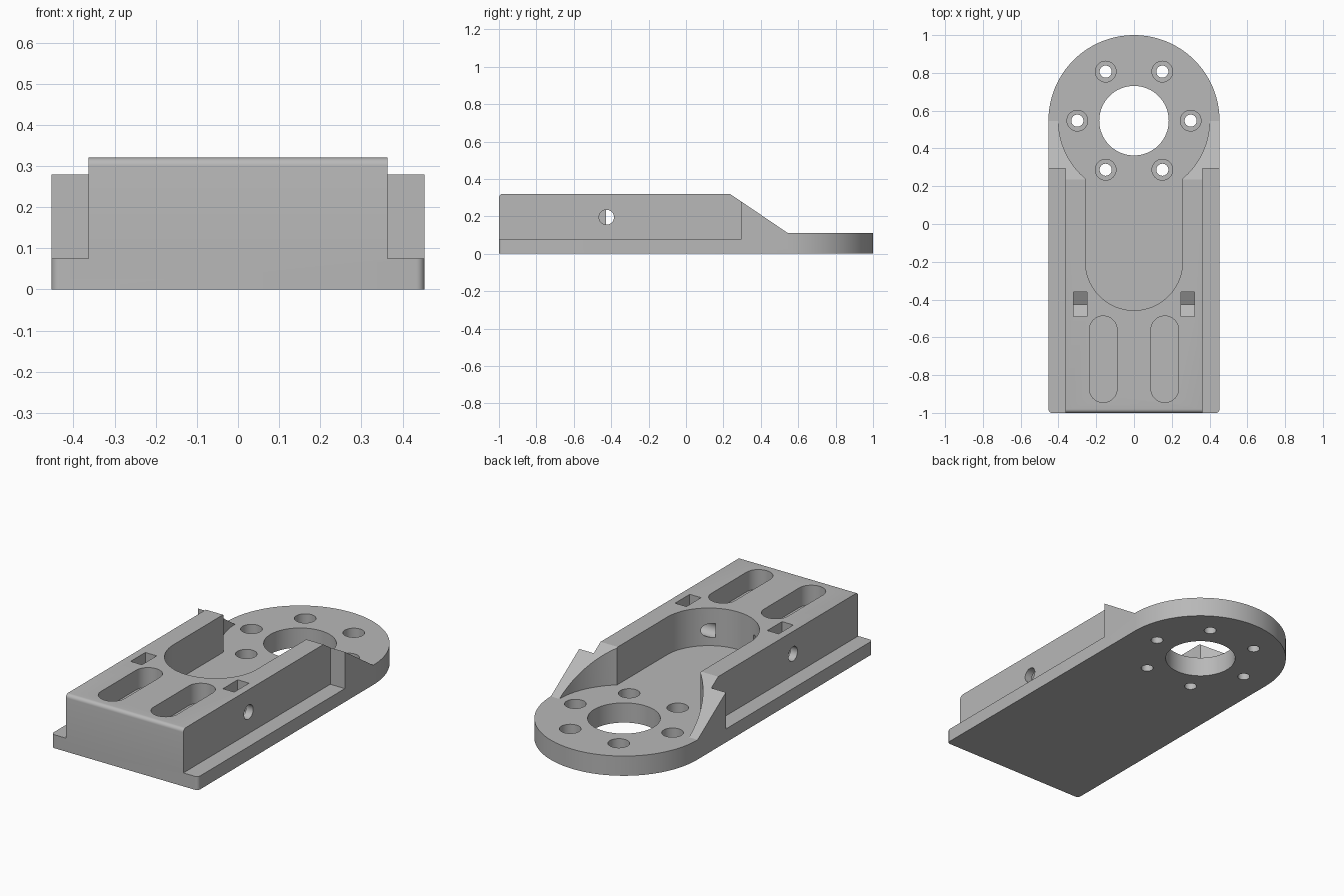
import bpy, bmesh
from math import sin, cos, radians, acos, degrees
from mathutils import Vector

if "Cube" in bpy.data.objects:
    bpy.data.objects.remove(bpy.data.objects["Cube"])

HALF_W, BODY_W, TOP, FLOOR, FLANGE = 0.453, 0.363, 0.32, 0.11, 0.075
DISC_Y = 0.547


def arc(cx, cy, r, a0, a1, n=32):
    """Points on an arc, angles in degrees."""
    angles = [radians(a0 + (a1 - a0) * i / n) for i in range(n + 1)]
    return [(cx + r * cos(a), cy + r * sin(a)) for a in angles]


def circle(cx, cy, r, n=48):
    return arc(cx, cy, r, 0, 360, n)[:-1]


def prism(name, outline, lo, hi, axis="Z"):
    """Extrude an outline: (x, y) along Z or (y, z) along X."""
    def place(p, h):
        return (p[0], p[1], h) if axis == "Z" else (h, p[0], p[1])
    bm = bmesh.new()
    face = bm.faces.new([bm.verts.new(place(p, lo)) for p in outline])
    out = bmesh.ops.extrude_face_region(bm, geom=[face])
    verts = [g for g in out["geom"] if isinstance(g, bmesh.types.BMVert)]
    offset = Vector(place((0, 0), hi - lo))
    bmesh.ops.translate(bm, verts=verts, vec=offset)
    bmesh.ops.recalc_face_normals(bm, faces=bm.faces)
    mesh = bpy.data.meshes.new(name)
    bm.to_mesh(mesh)
    bm.free()
    obj = bpy.data.objects.new(name, mesh)
    bpy.context.collection.objects.link(obj)
    return obj


def cut(outline, lo, hi, axis="Z"):
    """Subtract a prism from the bracket."""
    cutter = prism("cutter", outline, lo, hi, axis)
    cutter.hide_render = True
    mod = bracket.modifiers.new("cut", "BOOLEAN")
    mod.operation = "DIFFERENCE"
    mod.solver = "EXACT"
    mod.object = cutter
    bpy.ops.object.modifier_apply(modifier=mod.name)
    bpy.data.objects.remove(cutter)


# Solid block with a round rear end and softened front corners
c = 0.02
plan = (arc(0, DISC_Y, HALF_W, 0, 180, 64)
        + arc(-HALF_W + c, -1 + c, c, 180, 270, 6)
        + arc(HALF_W - c, -1 + c, c, 270, 360, 6))
bracket = prism("mounting_bracket", plan, 0, TOP)
bpy.context.view_layer.objects.active = bracket
bracket.select_set(True)

# Slope down to the thin round plate
cut([(-0.075, 0.53), (0.545, FLOOR), (1.5, FLOOR), (1.5, 0.53)], -1, 1, "X")

# Side flanges
for s in (-1, 1):
    a, b = sorted((s * BODY_W, s))
    cut([(-1.5, FLANGE), (0.295, FLANGE), (0.295, 1), (-1.5, 1)], a, b, "X")

# Rounded front top edge
cut([(-1.1, 0.4), (-1.1, TOP - c)] + arc(-1 + c, TOP - c, c, 180, 90, 6)
    + [(-1 + c, 0.4)], -1, 1, "X")

# Round-ended pocket opening into the round plate
pocket_r, seat_r = 0.257, 0.4
meet = degrees(acos(pocket_r / seat_r))
cut(arc(0, -0.2, pocket_r, 180, 360, 48)
    + arc(0, DISC_Y, seat_r, -meet, 180 + meet, 96), FLOOR, 1)

# Centre bore and ring of counterbored screw holes
cut(circle(0, DISC_Y, 0.184, 64), -1, 1)
for i in range(6):
    a = radians(60 * i)
    x, y = 0.3 * cos(a), DISC_Y + 0.3 * sin(a)
    cut(circle(x, y, 0.055, 32), 0.05, 0.2)
    cut(circle(x, y, 0.032, 32), -1, 1)

for s in (-1, 1):
    # Long blind slots in the top
    x, r = s * 0.163, 0.0735
    cut(arc(x, -0.945 + r, r, 180, 360, 24) + arc(x, -0.487 - r, r, 0, 180, 24),
        0.21, 1)
    # Nut traps with a pointed bottom
    ny, nz, nr = -0.425, 0.195, 0.075
    a, b = sorted((s * 0.25, s * 0.32))
    cut(arc(ny, nz, nr, 210, 330, 2) + [(ny + nr * cos(radians(30)), 1),
                                        (ny - nr * cos(radians(30)), 1)], a, b, "X")
    # Side screw holes reaching the pocket
    a, b = sorted((s * 0.118, s))
    cut(circle(ny, nz, 0.04, 32), a, b, "X")

# Finish
mat = bpy.data.materials.new("light_grey")
mat.use_nodes = True
grey = (0.48, 0.48, 0.48, 1)
mat.diffuse_color = grey
mat.node_tree.nodes["Principled BSDF"].inputs["Base Color"].default_value = grey
bracket.data.materials.clear()
bracket.data.materials.append(mat)
for poly in bracket.data.polygons:
    poly.material_index = 0
bpy.ops.object.shade_smooth_by_angle(angle=radians(30))
